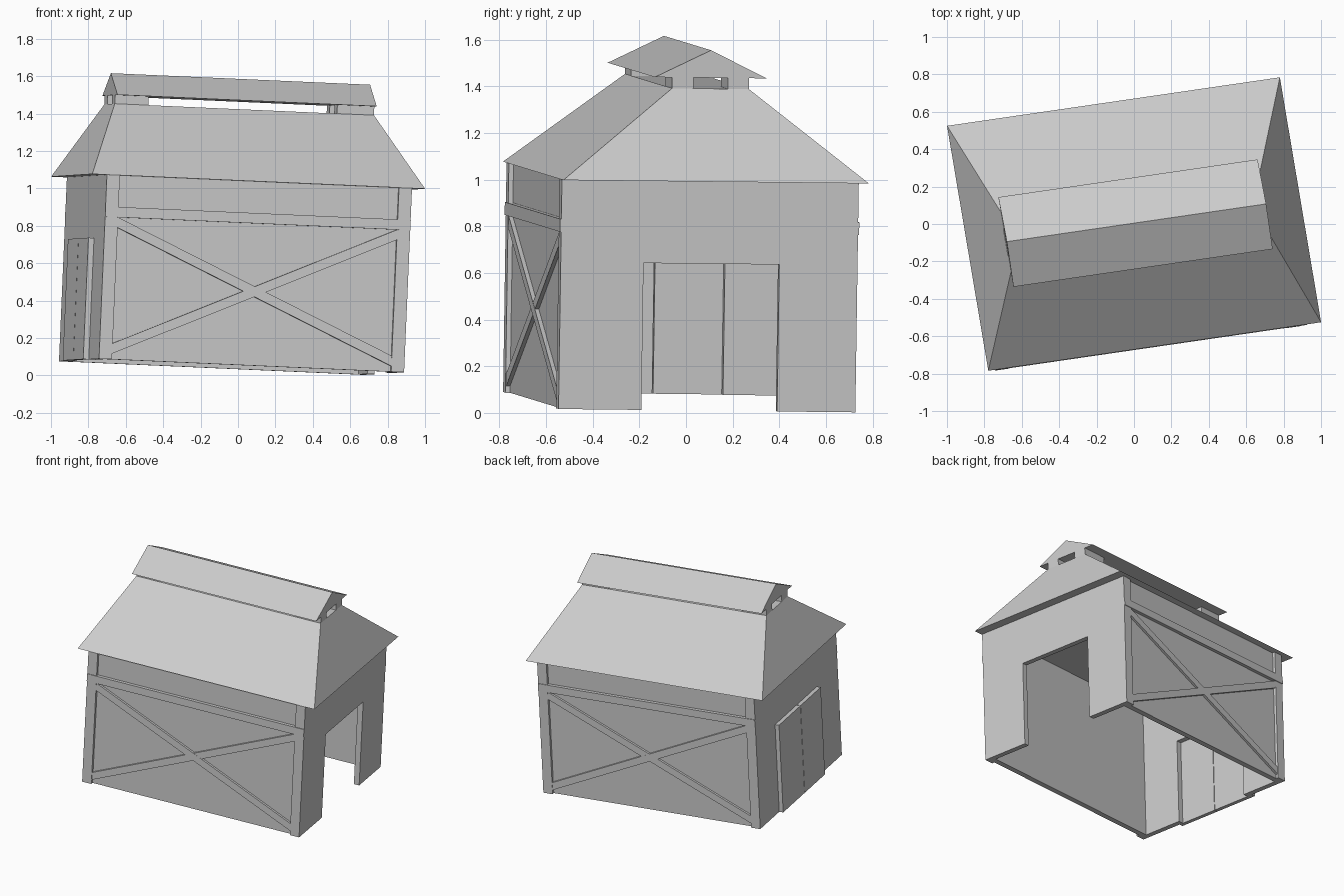
import bpy, bmesh
from mathutils import Matrix, Vector

cube = bpy.data.objects.get("Cube")
if cube:
    bpy.data.objects.remove(cube, do_unlink=True)

grey = bpy.data.materials.new("plain_grey")
grey.use_nodes = True
grey.diffuse_color = (0.6, 0.6, 0.6, 1)
grey.node_tree.nodes["Principled BSDF"].inputs["Base Color"].default_value = (0.6, 0.6, 0.6, 1)

# The barn leans and turns slightly: its length, depth and height axes, and its base
FRAME = Matrix(((0.9885, -0.166, 0.043, -0.042),
                (0.144, 0.986, 0.015, -0.015),
                (-0.044, -0.011, 0.999, 0.046),
                (0, 0, 0, 1)))


def loft(name, ring_a, ring_b):
    """Solid between two matching rings of points."""
    bm = bmesh.new()
    a = [bm.verts.new(p) for p in ring_a]
    b = [bm.verts.new(p) for p in ring_b]
    n = len(a)
    bm.faces.new(a)
    bm.faces.new(b)
    for i in range(n):
        j = (i + 1) % n
        bm.faces.new((a[i], a[j], b[j], b[i]))
    bmesh.ops.recalc_face_normals(bm, faces=bm.faces)
    bm.transform(FRAME)
    mesh = bpy.data.meshes.new(name)
    bm.to_mesh(mesh)
    bm.free()
    mesh.materials.append(grey)
    obj = bpy.data.objects.new(name, mesh)
    bpy.context.collection.objects.link(obj)
    return obj


def along_x(name, profile, x0, x1):
    return loft(name, [(x0, y, z) for y, z in profile], [(x1, y, z) for y, z in profile])


def along_y(name, profile, y0, y1):
    return loft(name, [(x, y0, z) for x, z in profile], [(x, y1, z) for x, z in profile])


def rect(a0, a1, b0, b1):
    return [(a0, b0), (a1, b0), (a1, b1), (a0, b1)]


X0, X1 = -0.82, 0.83      # ends of the walls
YF, YB = -0.66, 0.63      # outer faces of the corner posts
EAVE, HIP = 0.985, 1.375  # bottom and top of the main roof
T = 0.04                  # wall thickness
POST = 0.07

# End walls, each with a doorway
doorway = [(YF + 0.02, 0), (-0.30, 0), (-0.30, 0.63), (0.29, 0.63), (0.29, 0),
           (YB - 0.02, 0), (YB - 0.02, EAVE), (YF + 0.02, EAVE)]
along_x("right_end_wall", doorway, X1 - T, X1)
along_x("left_end_wall", doorway, X0, X0 + T)

# Closed pair of doors on one end
for side, y0, y1 in (("front", -0.33, -0.012), ("back", -0.008, 0.33)):
    along_x(f"{side}_door", rect(y0, y1, 0, 0.65), X0 - 0.03, X0)

# Long walls with posts, rail and crossed braces
for side, face, out in (("front", YF, -1), ("back", YB, 1)):
    wall = face - out * 0.02
    along_y(f"{side}_wall", rect(X0 + T, X1 - T, 0, EAVE), wall, wall - out * T)
    for end, x0 in (("left", X0), ("right", X1 - POST)):
        along_y(f"{side}_{end}_post", rect(x0, x0 + POST, 0, EAVE), wall, face)
    along_y(f"{side}_rail", rect(X0, X1, 0.76, 0.815), wall, face + out * 0.005)
    xa, xb = X0 + POST, X1 - POST
    for name, z0, z1 in (("rising", 0.03, 0.705), ("falling", 0.705, 0.03)):
        h = 0.055
        along_y(f"{side}_{name}_brace",
                [(xa, z0), (xb, z1), (xb, z1 + h), (xa, z0 + h)],
                wall, face - out * (0.003 if name == "rising" else 0.002))

# Main roof, sloping in on all four sides
RX0, RX1, RY = -0.712, 0.69, 0.167
loft("main_roof",
     [(x, y, EAVE) for x, y in rect(-0.90, 0.90, -0.664, 0.664)],
     [(x, y, HIP) for x, y in rect(RX0, RX1, -RY, RY)])

# Corner blocks of the roof vent, leaving openings on all four sides
for side, s in (("front", -1), ("back", 1)):
    for end, x0, x1 in (("left", RX0, -0.53), ("right", 0.49, RX1)):
        along_x(f"vent_{side}_{end}_block",
                rect(s * 0.075, s * RY, HIP - 0.005, 1.422), x0, x1)

# Gabled vent roof
along_x("vent_roof", [(-0.243, 1.422), (0.243, 1.422), (0, 1.54)], RX0, RX1)
